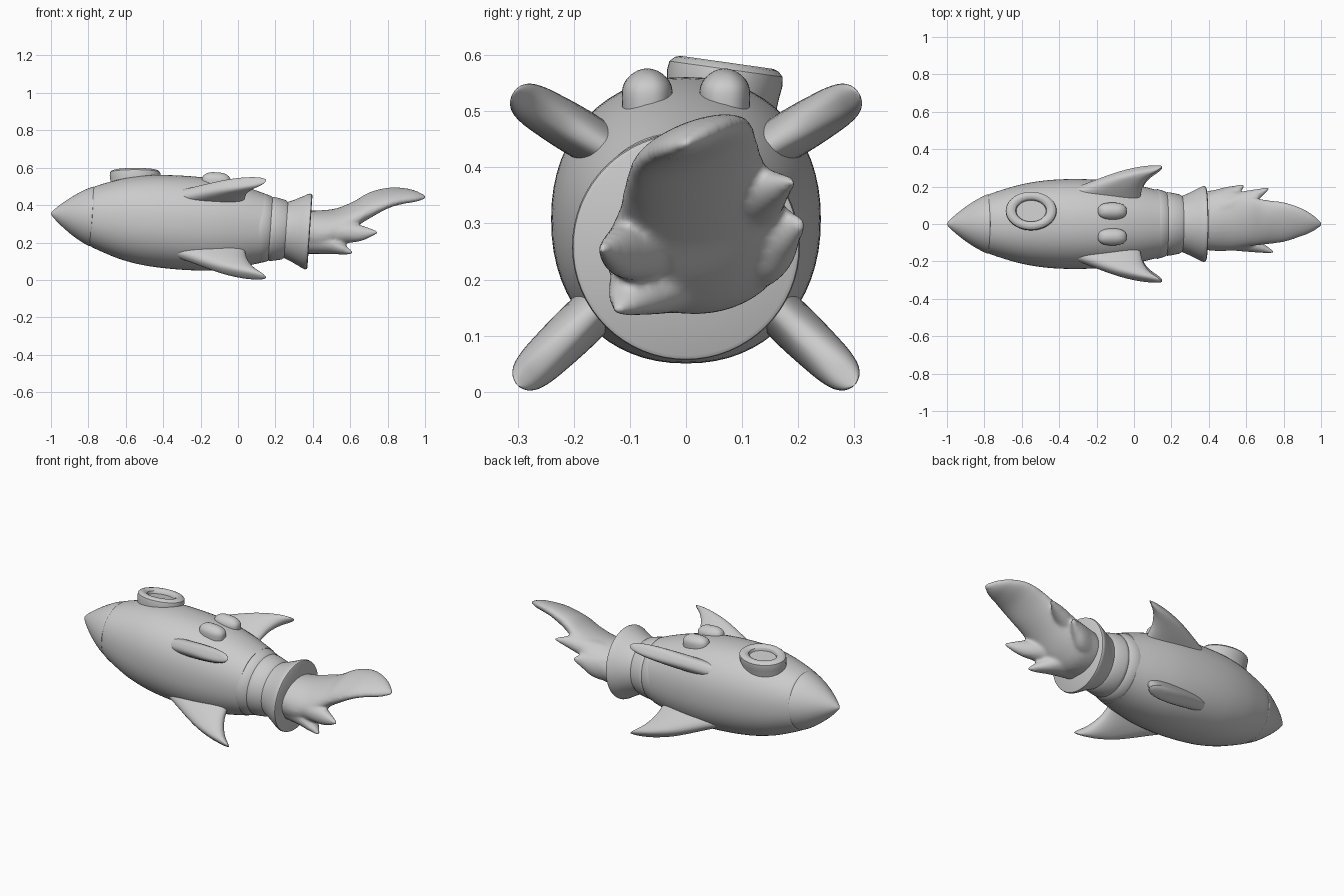
import bpy, bmesh
from math import radians, cos, sin, pi, copysign
from mathutils import Matrix, Vector

if "Cube" in bpy.data.objects:
    bpy.data.objects.remove(bpy.data.objects["Cube"])


def resample(sections, k):
    """Catmull-Rom through the sections, k steps per span."""
    p = [Vector(s) for s in sections]
    out = []
    for i in range(len(p) - 1):
        a, b, c, d = p[max(i - 1, 0)], p[i], p[i + 1], p[min(i + 2, len(p) - 1)]
        for j in range(k):
            t = j / k
            out.append(b + (c - a) * (t / 2) + (a * 2 - b * 5 + c * 4 - d) * (t * t / 2)
                       + (b * 3 - a - c * 3 + d) * (t ** 3 / 2))
    return out + [p[-1]]


def add_loft(bm, sections, steps=1, n=48, power=1.0):
    """Skin elliptical sections (x, y, z, ry, rz) lying across the x axis."""
    rows = []
    for x, y, z, ry, rz in resample(sections, steps):
        row = []
        for i in range(n):
            c, s = cos(2 * pi * i / n), sin(2 * pi * i / n)
            row.append(bm.verts.new((x, y + max(ry, .0005) * copysign(abs(c) ** power, c),
                                     z + max(rz, .0005) * copysign(abs(s) ** power, s))))
        rows.append(row)
    for a, b in zip(rows, rows[1:]):
        for i in range(n):
            bm.faces.new((a[i], a[(i + 1) % n], b[(i + 1) % n], b[i]))
    bm.faces.new(rows[0])
    bm.faces.new(rows[-1])


def finish(name, bm, matrix=Matrix(), angle=35):
    bm.transform(matrix)
    bmesh.ops.recalc_face_normals(bm, faces=bm.faces)
    me = bpy.data.meshes.new(name)
    bm.to_mesh(me)
    bm.free()
    me.shade_smooth()
    me.set_sharp_from_angle(angle=radians(angle))
    ob = bpy.data.objects.new(name, me)
    bpy.context.collection.objects.link(ob)
    return ob


def loft(name, sections, matrix=Matrix(), **kw):
    bm = bmesh.new()
    add_loft(bm, sections, **kw)
    return finish(name, bm, matrix)


def lathe(name, profile, matrix, **kw):
    """profile: (distance along axis, y radius, z radius)"""
    return loft(name, [(h, 0, 0, ry, rz) for h, ry, rz in profile], matrix, **kw)


# hull axis starts at the nose tip and dips slightly towards the tail
axis = Matrix.Translation((-1, 0, .355)) @ Matrix.Rotation(radians(4), 4, 'Y')

lathe("nose_cone", [(0, 0, 0), (.01, .016, .016), (.05, .053, .054), (.11, .099, .1),
                    (.17, .136, .138), (.217, .158, .159), (.221, .15, .15)],
      axis, steps=5, n=64)
lathe("hull", [(.221, .148, .149), (.225, .158, .161), (.3, .184, .19), (.4, .212, .221),
               (.52, .232, .242), (.65, .24, .25), (.78, .238, .25), (.9, .228, .24),
               (1.02, .207, .217), (1.13, .181, .187)], axis, steps=5, n=64, power=.92)

# tail collar rings and flared nozzle
lathe("collar_ring_large", [(1.11, .17, .17), (1.115, .185, .186), (1.13, .186, .187),
                            (1.17, .174, .175), (1.18, .164, .165)], axis, n=64)
lathe("collar_ring_small", [(1.17, .164, .165), (1.18, .17, .171), (1.195, .169, .17),
                            (1.245, .159, .16), (1.26, .15, .15)], axis, n=64)
lathe("nozzle", [(1.24, .145, .145), (1.26, .15, .15), (1.3, .167, .167), (1.34, .187, .187),
                 (1.365, .2, .2), (1.375, .203, .203), (1.384, .201, .201),
                 (1.388, .194, .194), (1.388, 0, 0)], axis, n=64)

# round window frame with a recessed pane
up = Matrix.Rotation(radians(-90), 4, 'Y')
lathe("window", [(-.1, .097, .13), (-.05, .101, .133), (-.028, .104, .136), (-.012, .102, .134),
                 (-.003, .093, .124), (0, .083, .113), (-.001, .073, .1), (-.006, .064, .088),
                 (-.01, .06, .083), (-.025, .057, .079), (-.025, 0, 0)],
      Matrix.Translation((-.55, .073, .587)) @ Matrix.Rotation(radians(-8), 4, 'X') @ up)

# pair of domed buttons on the back
for side, label in ((1, "left"), (-1, "right")):
    lathe("button_" + label,
          [(-.07, .045, .077), (-.038, .045, .077), (-.02, .038, .069), (-.007, .024, .05),
           (-.001, .01, .027), (0, 0, 0)],
          Matrix.Translation((-.113, side * .069, .575)) @ Matrix.Rotation(radians(4), 4, 'Y') @ up,
          steps=3, power=.8)

# swept fins: (span, leading x, trailing x, half thickness)
FIN = [(-.06, -.46, .03, .042), (0, -.35, .04, .043), (.04, -.255, .05, .043),
       (.08, -.16, .073, .041), (.11, -.078, .1, .038), (.133, .01, .13, .031),
       (.146, .085, .147, .019), (.151, .125, .151, .005)]
sections = [(s, 0, (a + b) / 2, t, (b - a) / 2) for s, a, b, t in FIN]
for label, y, z, ang, size in (("upper", .175, .452, 31, 1.03), ("lower", .168, .14, -44, 1.22)):
    d = Vector((0, cos(radians(ang)), sin(radians(ang))))
    chord = Vector((1, 0, 0))
    frame = Matrix((d * size, chord.cross(d), chord)).transposed().to_4x4()
    place = Matrix.Translation((0, y, z)) @ frame
    for side, hand in ((1, "left"), (-1, "right")):
        loft(f"fin_{label}_{hand}", sections, Matrix.Scale(side, 4, (0, 1, 0)) @ place,
             steps=4, n=40, power=.8)

# flame: one long upswept, rolled tongue with four short ones, blended together
TONGUES = [
    [(.34, .015, .255, .15, .115), (.45, .02, .257, .165, .115), (.53, .02, .285, .16, .095),
     (.62, .015, .345, .135, .068), (.7, .01, .397, .12, .06), (.8, .01, .437, .107, .043),
     (.88, .01, .449, .082, .034), (.95, .005, .449, .05, .025), (1.005, 0, .445, .008, .007)],
    [(.42, -.06, .26, .07, .08), (.56, -.085, .255, .06, .06), (.66, -.118, .25, .035, .042),
     (.745, -.15, .255, .008, .008)],
    [(.46, .08, .3, .07, .07), (.58, .12, .34, .055, .05), (.65, .15, .36, .036, .034),
     (.72, .19, .374, .008, .008)],
    [(.36, .09, .26, .07, .09), (.48, .135, .265, .06, .075), (.54, .168, .283, .037, .045),
     (.59, .208, .3, .008, .01)],
    [(.36, -.03, .225, .09, .085), (.48, -.055, .2, .08, .062), (.55, -.088, .172, .05, .036),
     (.615, -.122, .143, .008, .007)],
]
bm = bmesh.new()
add_loft(bm, TONGUES[0], steps=5, n=32)
for v in bm.verts:
    v.co.z += .33 * min(max((v.co.x - .38) / .35, 0), 1) * (v.co.y - .01)
for t in TONGUES[1:]:
    add_loft(bm, t, steps=5, n=32)
flame = finish("flame", bm, angle=180)
remesh = flame.modifiers.new("blend", 'REMESH')
remesh.mode = 'VOXEL'
remesh.voxel_size = .008
remesh.use_smooth_shade = True
smooth = flame.modifiers.new("soften", 'SMOOTH')
smooth.factor = .5
smooth.iterations = 10
